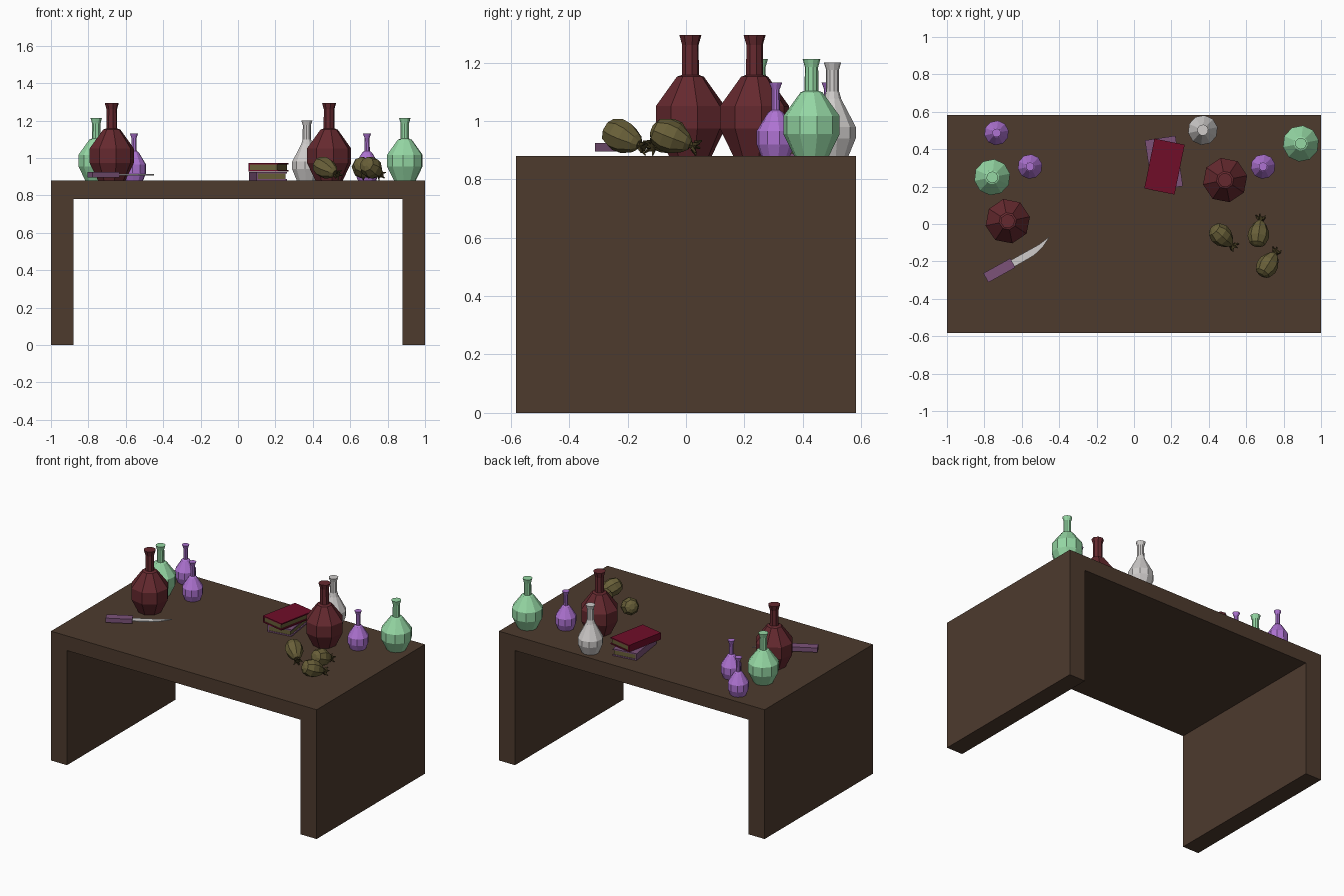
import bpy, bmesh, math
from mathutils import Vector, Matrix

cube = bpy.data.objects.get("Cube")
if cube:
    bpy.data.objects.remove(cube, do_unlink=True)

TOP = 0.88  # height of the table surface


def material(name, rgb):
    m = bpy.data.materials.new(name)
    m.use_nodes = True
    col = (*rgb, 1)
    m.diffuse_color = col
    m.node_tree.nodes["Principled BSDF"].inputs["Base Color"].default_value = col
    return m


WOOD = material("dark wood", (0.075, 0.043, 0.027))
RED = material("wine red glass", (0.13, 0.022, 0.028))
GREEN = material("mint glass", (0.3, 0.68, 0.37))
PURPLE = material("violet glass", (0.42, 0.17, 0.64))
WHITE = material("pale grey", (0.62, 0.6, 0.59))
OLIVE = material("olive skin", (0.14, 0.115, 0.04))
STEM = material("dark stem", (0.055, 0.042, 0.014))
COVER = material("crimson cover", (0.16, 0.004, 0.022))
MAUVE = material("mauve", (0.2, 0.085, 0.19))


def make(name, bm, mat, matrix=Matrix()):
    bmesh.ops.recalc_face_normals(bm, faces=bm.faces[:])
    me = bpy.data.meshes.new(name)
    bm.to_mesh(me)
    bm.free()
    me.materials.append(mat)
    ob = bpy.data.objects.new(name, me)
    ob.matrix_world = matrix
    bpy.context.collection.objects.link(ob)
    return ob


def box(name, size, loc, mat, angle=0, parent=Matrix()):
    bm = bmesh.new()
    bmesh.ops.create_cube(bm, size=1, matrix=Matrix.Diagonal((*size, 1)))
    return make(name, bm, mat, parent @ Matrix.Translation(loc) @ Matrix.Rotation(angle, 4, "Z"))


def lathe(name, profile, sides, mat, matrix):
    """Revolve (radius, height) pairs and cap both ends."""
    bm = bmesh.new()
    rings = []
    for r, z in profile:
        rings.append([bm.verts.new((r * math.cos(a), r * math.sin(a), z))
                      for a in (2 * math.pi * i / sides for i in range(sides))])
    for low, high in zip(rings, rings[1:]):
        for i in range(sides):
            j = (i + 1) % sides
            bm.faces.new((low[i], low[j], high[j], high[i]))
    bm.faces.new(rings[0])
    bm.faces.new(rings[-1])
    return make(name, bm, mat, matrix)


# Table: slab with two full-depth side panels
box("table_top", (2, 1.165, 0.1), (0, 0, TOP - 0.05), WOOD)
for side, word in ((-1, "right"), (1, "left")):
    box(word + "_table_panel", (0.12, 1.165, 0.78), (side * 0.94, 0, 0.39), WOOD)

# Bottles: round flask, slender flask and small vial
FLASK = [(0.06, 0), (0.097, 0.075), (0.097, 0.137), (0.038, 0.218),
         (0.024, 0.223), (0.023, 0.305), (0.031, 0.333)]
SLENDER = [(0.055, 0), (0.08, 0.06), (0.08, 0.1), (0.03, 0.195),
           (0.023, 0.22), (0.022, 0.295), (0.03, 0.32)]
VIAL = [(0.05, 0), (0.066, 0.04), (0.066, 0.085), (0.026, 0.15),
        (0.015, 0.157), (0.014, 0.228), (0.023, 0.252)]
BOTTLES = [
    ("red_bottle", FLASK, 1.245, 8, RED, [(-0.675, 0.015), (0.487, 0.235)]),
    ("green_bottle", FLASK, 1, 10, GREEN, [(-0.758, 0.25), (0.892, 0.43)]),
    ("white_bottle", SLENDER, 1, 10, WHITE, [(0.368, 0.502)]),
    ("violet_bottle", VIAL, 1, 10, PURPLE, [(-0.735, 0.487), (-0.556, 0.307), (0.69, 0.307)]),
]
for name, profile, scale, sides, mat, spots in BOTTLES:
    for n, (x, y) in enumerate(spots):
        lathe(f"{name}_{n + 1}", profile, sides, mat,
              Matrix.Translation((x, y, TOP)) @ Matrix.Rotation(0.2, 4, "Z") @ Matrix.Scale(scale, 4))

# Fruits lying on their sides, each with a neck and a spread of crown leaves
FRUIT = [(0.018, -0.075), (0.042, -0.062), (0.057, -0.025), (0.054, 0.012),
         (0.034, 0.052), (0.017, 0.068)]
CROWN = [(0.013, 0.062), (0.012, 0.078), (0.02, 0.09)]
for n, (x, y, heading) in enumerate([(0.472, -0.066, -42), (0.667, -0.048, 82), (0.718, -0.214, 58)]):
    h = math.radians(heading)
    axis = Vector((math.cos(h), math.sin(h), -0.4))
    m = Matrix.Translation((x, y, TOP + 0.064)) @ axis.to_track_quat("Z", "Y").to_matrix().to_4x4()
    lathe(f"fruit_{n + 1}", FRUIT, 8, OLIVE, m)
    lathe(f"fruit_crown_{n + 1}", CROWN, 6, STEM, m)
    bm = bmesh.new()
    for i in range(5):
        turn = Matrix.Rotation(i * math.tau / 5, 4, "Z")
        bmesh.ops.create_cone(bm, segments=4, radius1=0.009, radius2=0.003, depth=0.026, cap_ends=True,
                              matrix=turn @ Matrix.Translation((0.02, 0, 0.09)) @ Matrix.Rotation(0.7, 4, "Y"))
    make(f"fruit_leaves_{n + 1}", bm, STEM, m)


# Books: two cover boards, a spine and a recessed page block
def book(name, loc, angle, mat):
    m = Matrix.Translation(loc) @ Matrix.Rotation(angle, 4, "Z")
    w, d, h, t = 0.165, 0.272, 0.046, 0.008
    box(name + "_lower_cover", (w, d, t), (0, 0, t / 2), mat, parent=m)
    box(name + "_upper_cover", (w, d, t), (0, 0, h - t / 2), mat, parent=m)
    box(name + "_spine", (t, d, h - 2 * t), ((t - w) / 2, 0, h / 2), mat, parent=m)
    box(name + "_pages", (w - 2 * t, d - t, h - 2 * t), (0, 0, h / 2), OLIVE, parent=m)


book("mauve_book", (0.16, 0.325, TOP), math.radians(8.5), MAUVE)
book("crimson_book", (0.163, 0.307, TOP + 0.047), math.radians(-11.5), COVER)

# Knife lying flat: block handle and pointed blade
knife = Matrix.Translation((-0.72, -0.248, TOP + 0.03)) @ Matrix.Rotation(math.radians(29), 4, "Z")
box("knife_handle", (0.165, 0.056, 0.03), (0, 0, 0), MAUVE, parent=knife)
bm = bmesh.new()
OUTLINE = [(0.08, -0.022), (0.2, -0.02), (0.26, -0.005), (0.325, 0.028), (0.25, 0.018), (0.08, 0.018)]
blade = bm.faces.new([bm.verts.new((x, y, -0.003)) for x, y in OUTLINE])
ext = bmesh.ops.extrude_face_region(bm, geom=[blade])
bmesh.ops.translate(bm, vec=(0, 0, 0.006), verts=[v for v in ext["geom"] if isinstance(v, bmesh.types.BMVert)])
make("knife_blade", bm, WHITE, knife)
